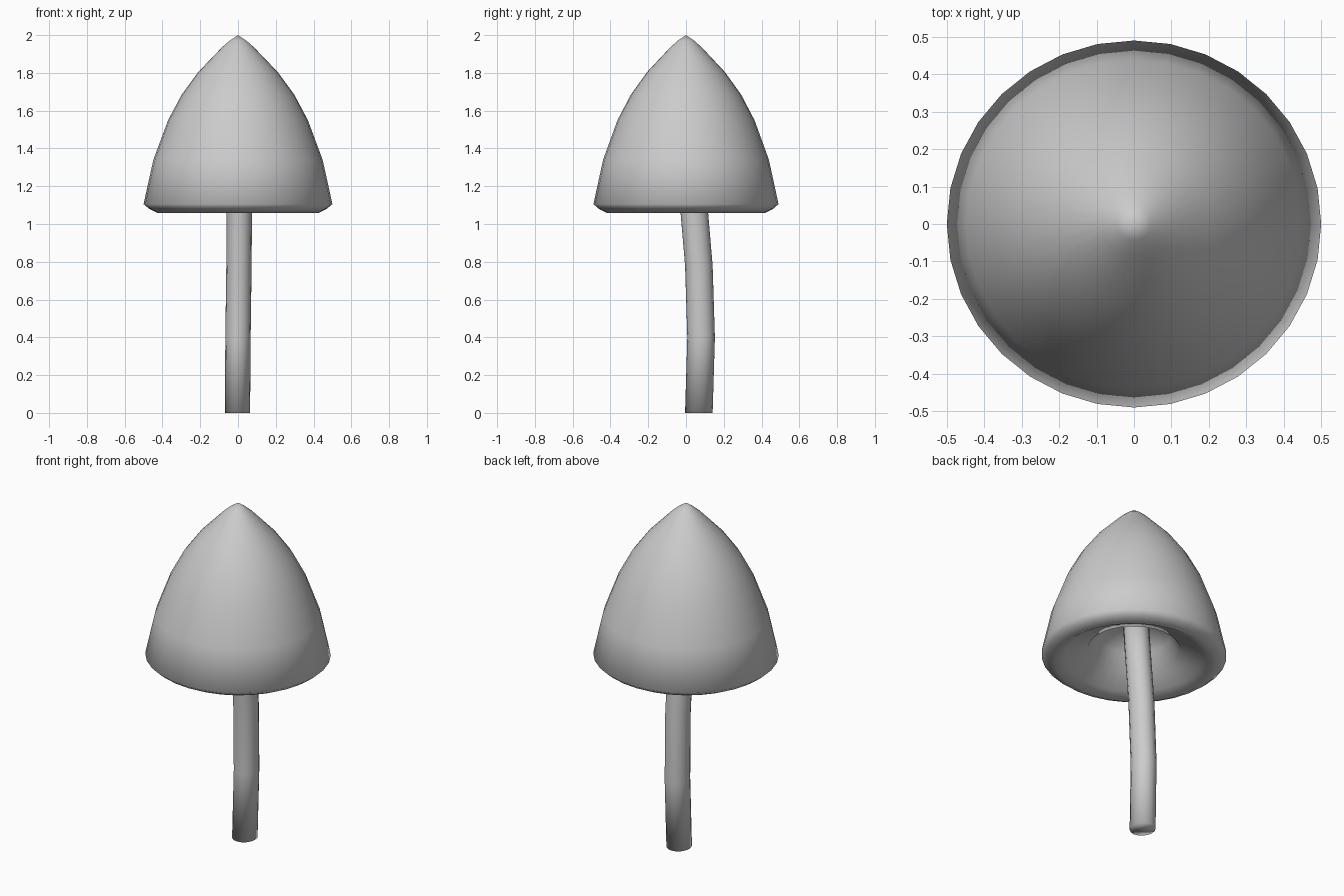
import bpy, bmesh
from math import cos, sin, pi

if "Cube" in bpy.data.objects:
    bpy.data.objects.remove(bpy.data.objects["Cube"])


def loft(name, rings, sides, start_tip=None, end_tip=None):
    """Skin elliptical rings (cx, cy, z, rx, ry); close ends with a tip or a flat face."""
    bm = bmesh.new()
    loops = []
    for cx, cy, z, rx, ry in rings:
        loops.append([bm.verts.new((cx + rx * cos(2 * pi * i / sides),
                                    cy + ry * sin(2 * pi * i / sides), z))
                      for i in range(sides)])
    for a, b in zip(loops, loops[1:]):
        for i in range(sides):
            j = (i + 1) % sides
            bm.faces.new((a[i], a[j], b[j], b[i]))
    for loop, tip in ((loops[0], start_tip), (loops[-1], end_tip)):
        if tip is None:
            bm.faces.new(loop)
        else:
            t = bm.verts.new(tip)
            for i in range(sides):
                bm.faces.new((loop[i], loop[(i + 1) % sides], t))
    bmesh.ops.recalc_face_normals(bm, faces=bm.faces)
    mesh = bpy.data.meshes.new(name)
    bm.to_mesh(mesh)
    bm.free()
    for p in mesh.polygons:
        p.use_smooth = True
    obj = bpy.data.objects.new(name, mesh)
    bpy.context.collection.objects.link(obj)
    return obj


# Bell-shaped cap: outer skin, turned-in rim, hollow underside
cap_profile = [(0.045, 1.97), (0.085, 1.935), (0.21, 1.805), (0.298, 1.685),
               (0.37, 1.55), (0.448, 1.34), (0.5, 1.105), (0.47, 1.08),
               (0.425, 1.057), (0.37, 1.09), (0.25, 1.14), (0.2, 1.23),
               (0.12, 1.29)]
loft("cap", [(0, 0, z, r, r * 0.98) for r, z in cap_profile], 32,
     (0, 0, 2.0), (0, 0, 1.31))

# Slightly curved stem running up into the cap
stem_path = [(-0.003, 0.068, 0.0), (0.0, 0.08, 0.4), (0.005, 0.068, 0.78),
             (0.007, 0.045, 1.05), (0.008, 0.02, 1.34)]
loft("stem", [(x, y, z, 0.067, 0.073) for x, y, z in stem_path], 16)
